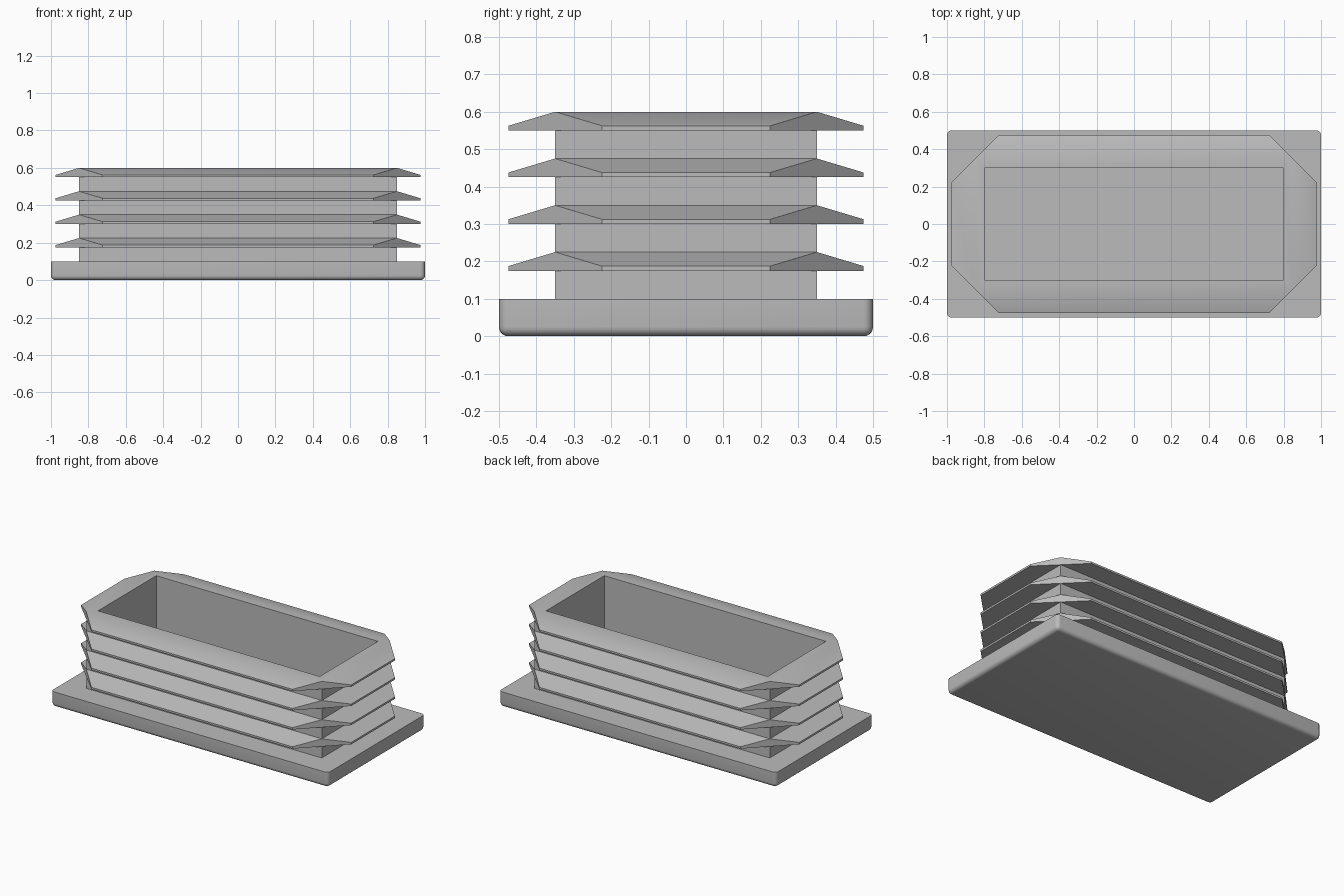
import bpy, bmesh, math

cube = bpy.data.objects.get("Cube")
if cube:
    bpy.data.objects.remove(cube, do_unlink=True)

grey = bpy.data.materials.new("plain grey")
grey.use_nodes = True
COLOUR = (0.5, 0.5, 0.5, 1)
grey.diffuse_color = COLOUR
grey.node_tree.nodes["Principled BSDF"].inputs["Base Color"].default_value = COLOUR


def finish(bm, name):
    bmesh.ops.remove_doubles(bm, verts=bm.verts, dist=0.0001)
    bmesh.ops.recalc_face_normals(bm, faces=bm.faces)
    mesh = bpy.data.meshes.new(name)
    bm.to_mesh(mesh)
    bm.free()
    mesh.materials.append(grey)
    obj = bpy.data.objects.new(name, mesh)
    bpy.context.collection.objects.link(obj)
    bpy.ops.object.select_all(action='DESELECT')
    obj.select_set(True)
    bpy.context.view_layer.objects.active = obj
    bpy.ops.object.shade_smooth_by_angle(angle=math.radians(35))
    return obj


def rect(hx, hy, z):
    return [(hx, -hy, z), (hx, hy, z), (-hx, hy, z), (-hx, -hy, z)]


def face(bm, *points):
    bm.faces.new([bm.verts.new(p) for p in points])


def band(bm, a, b):
    for i in range(4):
        j = (i + 1) % 4
        face(bm, a[i], a[j], b[j], b[i])


# Base plate: rounded below and at the upright corners, sharp on top
BASE_H = 0.1
bm = bmesh.new()
bmesh.ops.create_cube(bm, size=1)
for v in bm.verts:
    v.co = (v.co.x * 2, v.co.y, (v.co.z + 0.5) * BASE_H)
soft = [e for e in bm.edges if min(v.co.z for v in e.verts) < 0.01]
bmesh.ops.bevel(bm, geom=soft, offset=0.025, segments=5, profile=0.5, affect='EDGES')
finish(bm, "base_plate")

# Hollow sleeve with four rings of sloping fins
WX, WY, TOP = 0.85, 0.35, 0.6
WALL, REACH = 0.05, 0.125
FIN_H, LIP = 0.05, 0.0125

bm = bmesh.new()
z = BASE_H
for n in range(4):
    top = TOP - 0.125 * (3 - n)
    low = top - FIN_H
    band(bm, rect(WX, WY, z), rect(WX, WY, low))
    inner_low, inner_top = rect(WX, WY, low), rect(WX, WY, top)
    for i in range(4):
        j = (i + 1) % 4
        a, b, c, d = inner_low[i], inner_low[j], inner_top[j], inner_top[i]

        # Push outward from the wall and pull in along it for the cut corner
        def tip(p, height):
            along = 0 if i % 2 else 1
            out = list(p)
            out[1 - along] += math.copysign(REACH, p[1 - along])
            out[along] -= math.copysign(REACH, p[along])
            out[2] = height
            return tuple(out)

        e, f = tip(a, low), tip(b, low)
        g, h = tip(b, low + LIP), tip(a, low + LIP)
        face(bm, a, b, f, e)
        face(bm, e, f, g, h)
        face(bm, h, g, c, d)
        face(bm, a, e, h, d)
        face(bm, b, c, g, f)
    z = top

# Rim and cavity walls; the base plate closes the bottom
rim = rect(WX - WALL, WY - WALL, TOP)
band(bm, rect(WX, WY, TOP), rim)
band(bm, rim, rect(WX - WALL, WY - WALL, BASE_H))
finish(bm, "finned_sleeve")
